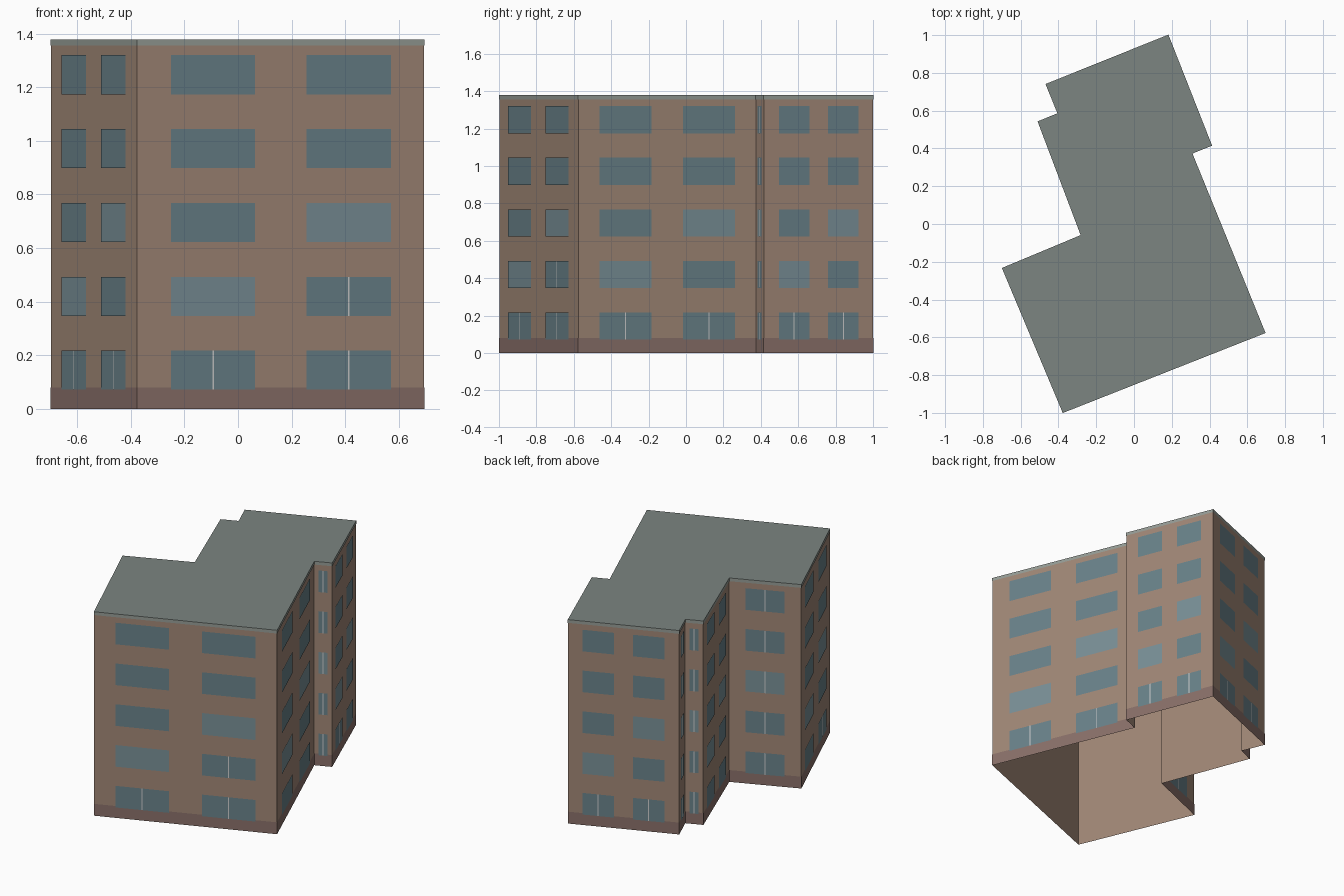
import bpy
from mathutils import Vector

if "Cube" in bpy.data.objects:
    bpy.data.objects.remove(bpy.data.objects["Cube"])

H, FLOORS = 1.378, 5
STEP = H / FLOORS
# Footprint, counter-clockwise from the front corner
PLAN = [Vector(p) for p in [
    (-0.376, -0.998), (0.694, -0.576), (0.307, 0.374), (0.411, 0.416), (0.181, 1.0),
    (-0.466, 0.740), (-0.403, 0.585), (-0.508, 0.542), (-0.280, -0.060), (-0.697, -0.234)]]
N = len(PLAN)


def make(name, quads, color):
    """One mesh object from a list of polygons."""
    verts = [v for q in quads for v in q]
    faces, i = [], 0
    for q in quads:
        faces.append(list(range(i, i + len(q))))
        i += len(q)
    mesh = bpy.data.meshes.new(name)
    mesh.from_pydata(verts, [], faces)
    mat = bpy.data.materials.new(name)
    mat.diffuse_color = (*color, 1)
    mat.use_nodes = True
    mat.node_tree.nodes["Principled BSDF"].inputs["Base Color"].default_value = mat.diffuse_color
    mesh.materials.append(mat)
    bpy.context.collection.objects.link(bpy.data.objects.new(name, mesh))


def normal(i):
    d = (PLAN[(i + 1) % N] - PLAN[i]).normalized()
    return Vector((d.y, -d.x))


def outline(off):
    """Footprint grown by off, with mitred corners."""
    out = []
    for i, p in enumerate(PLAN):
        a, b = normal(i - 1 if i else N - 1), normal(i)
        out.append(p + (a + b) * (off / (1 + a.dot(b))))
    return out


def band(z0, z1, off):
    pts = outline(off)
    return [[(*a, z0), (*b, z0), (*b, z1), (*a, z1)]
            for a, b in zip(pts, pts[1:] + pts[:1])]


def panel(i, s0, s1, z0, z1, off):
    """Flat panel on wall i between distances s0 and s1."""
    d = (PLAN[(i + 1) % N] - PLAN[i]).normalized()
    a, b = (PLAN[i] + d * s + normal(i) * off for s in (s0, s1))
    return [(*a, z0), (*b, z0), (*b, z1), (*a, z1)]


# Windows: one column on short walls, two on long ones
dark, light, bars = [], [], []
for i in range(N):
    length = (PLAN[(i + 1) % N] - PLAN[i]).length
    cols = 2 if length > 0.55 else 1
    margin = min(0.031, 0.08 * length)
    bay = (length - 2 * margin) / cols
    for f in range(FLOORS):
        z0 = 0.071 + f * STEP
        z1 = z0 + 0.146
        for c in range(cols):
            s = margin + bay * (c + 0.5)
            pale = f * cols + c in ((2, 5) if cols == 2 else (2,))
            (light if pale else dark).append(
                panel(i, s - 0.31 * bay, s + 0.31 * bay, z0, z1, 0.003))
            if f == 0 or cols == 1 or (i == 0 and f == 1 and c == 1):
                bars.append(panel(i, s - 0.003, s + 0.003, z0, z1, 0.004))

# Shell (open underneath) and roof
make("walls", band(0, H, 0), (0.35, 0.24, 0.18))
make("roof", [[(*p, H) for p in outline(0.002)]], (0.20, 0.235, 0.22))
# Base course and roof edge strip
make("plinth", band(0, 0.08, 0.0015), (0.25, 0.16, 0.14))
make("roof_trim", band(H - 0.022, H, 0.002), (0.30, 0.33, 0.30))
# Glazing
make("windows", dark, (0.14, 0.22, 0.25))
make("pale_windows", light, (0.19, 0.275, 0.305))
make("window_bars", bars, (0.55, 0.57, 0.55))
